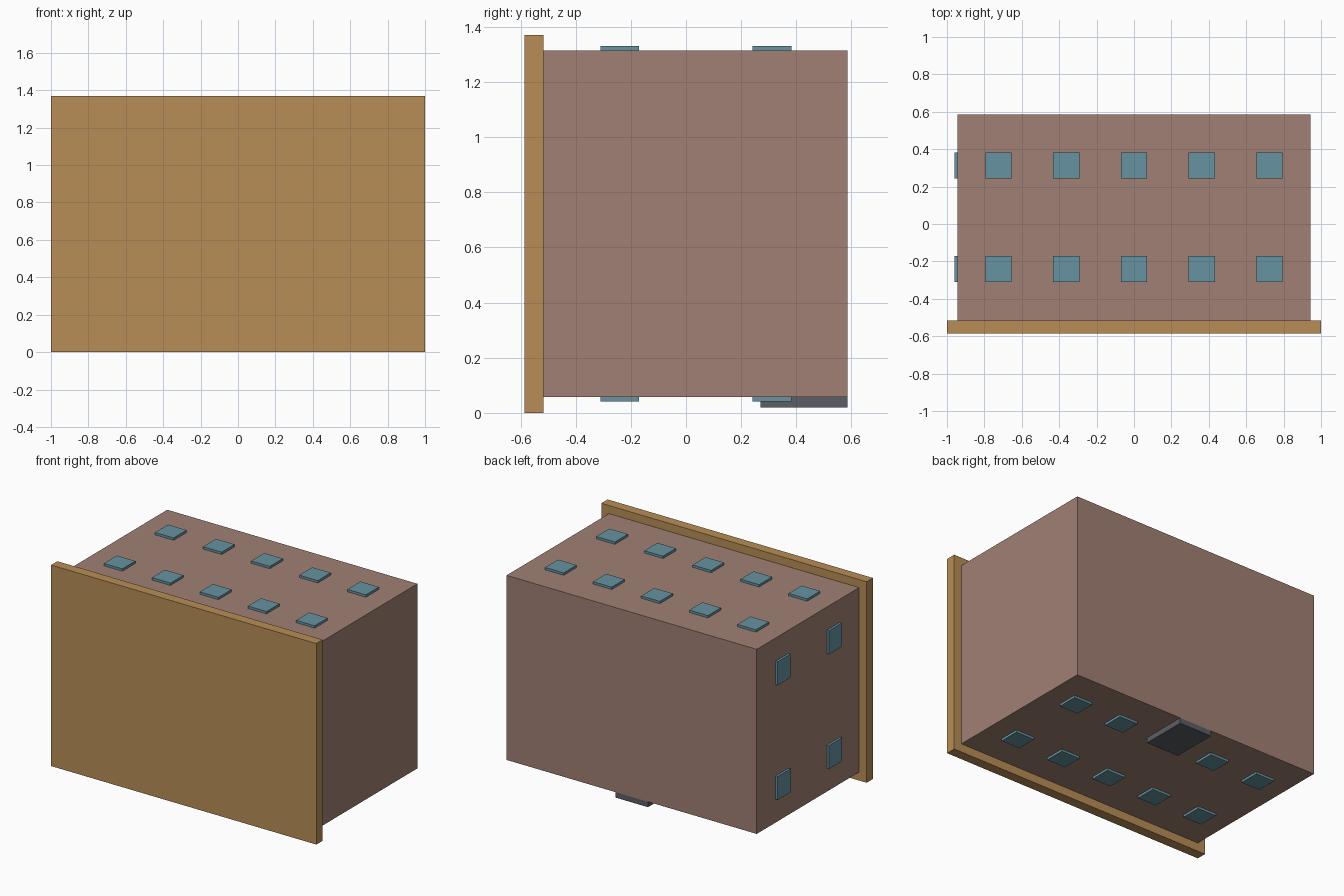
import bpy

cube = bpy.data.objects.get("Cube")
if cube:
    bpy.data.objects.remove(cube, do_unlink=True)


def material(name, rgb):
    mat = bpy.data.materials.new(name)
    mat.use_nodes = True
    mat.diffuse_color = (*rgb, 1)
    mat.node_tree.nodes["Principled BSDF"].inputs["Base Color"].default_value = (*rgb, 1)
    return mat


ochre = material("ochre base", (0.48, 0.27, 0.093))
clay = material("clay wall", (0.352, 0.216, 0.174))
glass = material("blue glass", (0.133, 0.288, 0.356))
grey = material("dark grey door", (0.105, 0.112, 0.125))


def box(name, low, high, mat):
    """Axis-aligned box between two opposite corners."""
    bpy.ops.mesh.primitive_cube_add(size=1, location=[(a + b) / 2 for a, b in zip(low, high)])
    obj = bpy.context.object
    obj.name = name
    obj.scale = [b - a for a, b in zip(low, high)]
    bpy.ops.object.transform_apply(location=False, rotation=False, scale=True)
    obj.data.materials.append(mat)


# Main block and the wider slab closing its front
WALL, BOTTOM, TOP, BACK = 0.943, 0.057, 1.315, 0.585
box("base_slab", (-1, -BACK, 0), (1, -0.517, 1.37), ochre)
box("body", (-WALL, -0.517, BOTTOM), (WALL, BACK, TOP), clay)

# Door at the back edge of the underside
DOOR = 0.123
box("door", (-DOOR, 0.27, 0.02), (DOOR, BACK, BOTTOM), grey)

# Windows on the top and underside; the door replaces one of them
HALF, DEPTH = 0.07, 0.016
rows = {"front": -0.24, "back": 0.312}
for row, y in rows.items():
    for i in range(-2, 3):
        x = i * 0.3625
        box(f"top_window_{row}_{i + 3}", (x - HALF, y - HALF, TOP),
            (x + HALF, y + HALF, TOP + DEPTH), glass)
        if row == "front" or i != 0:
            box(f"bottom_window_{row}_{i + 3}", (x - HALF, y - HALF, BOTTOM - DEPTH),
                (x + HALF, y + HALF, BOTTOM), glass)

# Windows on the right end wall
for row, y in rows.items():
    for level, z in {"lower": 0.295, "upper": 1.077}.items():
        box(f"side_window_{row}_{level}", (-WALL - DEPTH, y - HALF, z - 0.08),
            (-WALL, y + HALF, z + 0.08), glass)
